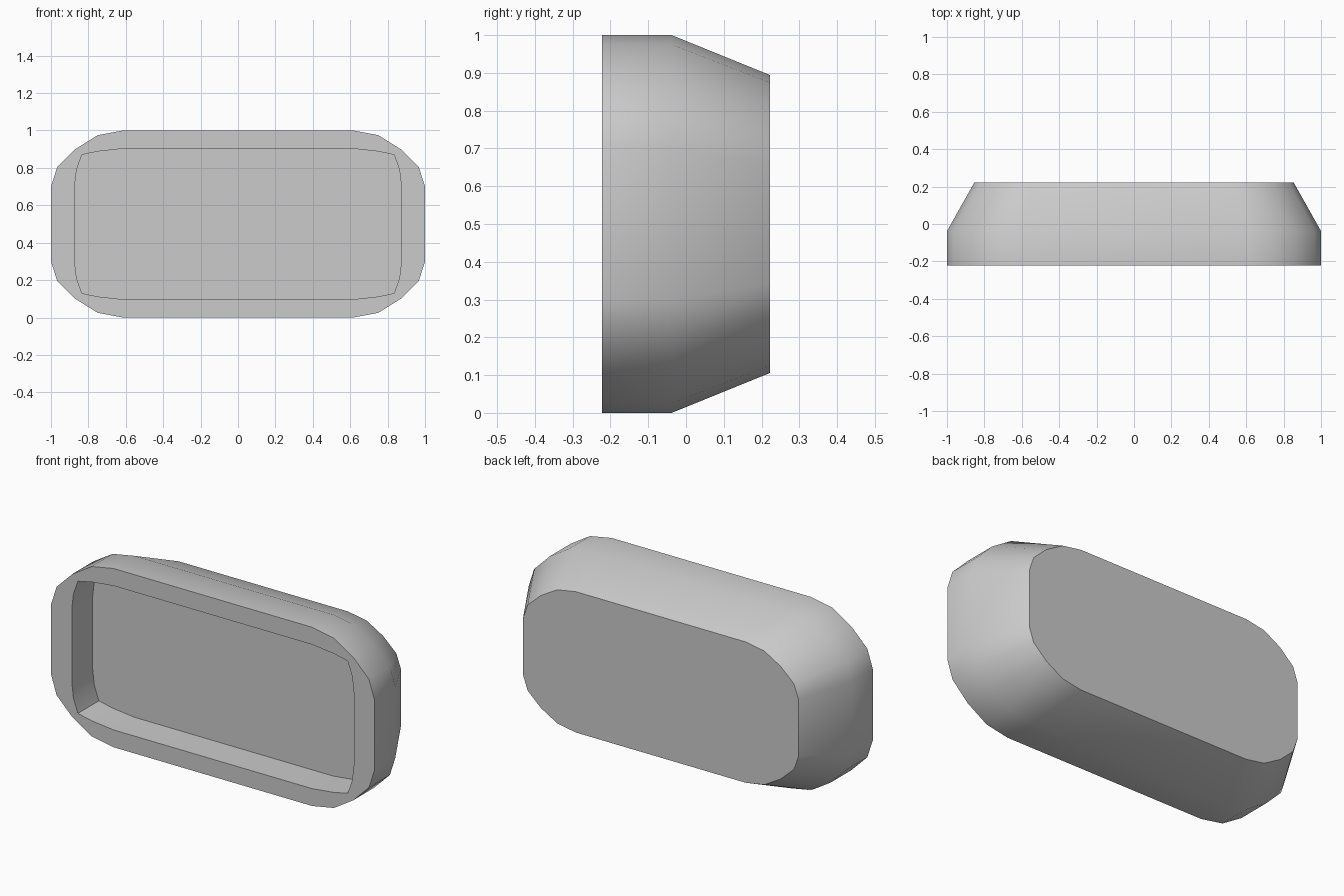
import bpy, bmesh, math

if "Cube" in bpy.data.objects:
    bpy.data.objects.remove(bpy.data.objects["Cube"])

# Quarter outlines as (x, z measured from mid-height)
OUTER = [(1.0, 0.2), (0.967, 0.303), (0.87, 0.4), (0.75, 0.475), (0.615, 0.5)]
INNER = [(0.873, 0.205), (0.863, 0.29), (0.835, 0.37), (0.75, 0.388), (0.615, 0.403)]


def outline(quarter, sx=1.0, sz=1.0):
    """Mirror a quarter outline into a closed loop."""
    q = [(x * sx, z * sz) for x, z in quarter]
    half = q + [(-x, z) for x, z in reversed(q)]
    return half + [(-x, -z) for x, z in half]


bm = bmesh.new()


def ring(points, y):
    return [bm.verts.new((x, y, z + 0.5)) for x, z in points]


# Recess floor, recess rim, front edge, side crease, tapered back
rings = [
    ring(outline(INNER), -0.038),
    ring(outline(INNER), -0.223),
    ring(outline(OUTER), -0.223),
    ring(outline(OUTER), -0.038),
    ring(outline(OUTER, 0.853, 0.788), 0.223),
]
n = len(rings[0])
for a, b in zip(rings, rings[1:]):
    for i in range(n):
        j = (i + 1) % n
        bm.faces.new((a[i], a[j], b[j], b[i]))

# Flat caps: recess floor and back panel
bm.faces.new(rings[0])
bm.faces.new(rings[-1])
bmesh.ops.recalc_face_normals(bm, faces=bm.faces)

mesh = bpy.data.meshes.new("recessed_housing")
bm.to_mesh(mesh)
bm.free()
housing = bpy.data.objects.new("recessed_housing", mesh)
bpy.context.collection.objects.link(housing)

# Smooth sides, sharp rims
bpy.context.view_layer.objects.active = housing
housing.select_set(True)
bpy.ops.object.shade_smooth_by_angle(angle=math.radians(40))
